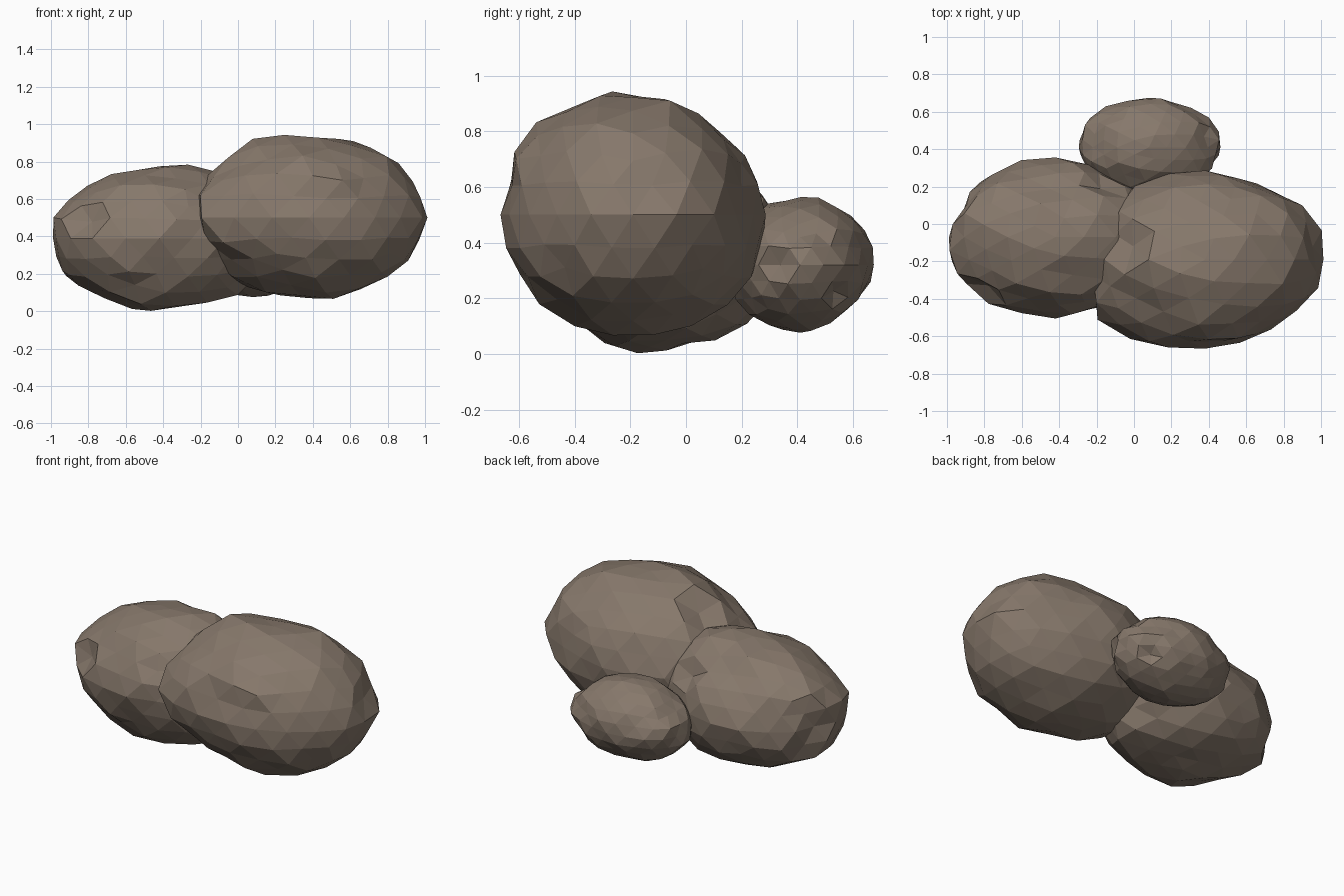
import bpy, bmesh, math, random
from mathutils import Vector

cube = bpy.data.objects.get("Cube")
if cube:
    bpy.data.objects.remove(cube, do_unlink=True)

# Single stone colour
stone = bpy.data.materials.new("brown_stone")
stone.use_nodes = True
colour = (0.24, 0.188, 0.147, 1)
stone.diffuse_color = colour
bsdf = stone.node_tree.nodes["Principled BSDF"]
bsdf.inputs["Base Color"].default_value = colour
bsdf.inputs["Roughness"].default_value = 0.9


def boulder(name, centre, radii, seed, front=(), top=(), side=(), pits=()):
    """Faceted ellipsoid whose outline bulges to the given profile points."""
    rng = random.Random(seed)
    centre = Vector(centre)

    def to_unit(p):
        return Vector((p[i] - centre[i]) / radii[i] for i in range(3))

    # Profile points lie in the planes through the centre
    points = [(x, centre.y, z) for x, z in front]
    points += [(x, y, centre.z) for x, y in top]
    points += [(centre.x, y, z) for y, z in side]
    bulges = [to_unit(p) for p in points]
    bm = bmesh.new()
    bmesh.ops.create_icosphere(bm, subdivisions=3, radius=1)
    # Chipped pits: one corner knocked inwards
    for pit in pits:
        aim = to_unit(pit)
        min(bm.verts, key=lambda v: v.co.angle(aim)).co *= 0.89
    for v in bm.verts:
        total, pull = 0.12, 0.0
        for b in bulges:
            weight = math.exp(-(v.co.angle(b) / 0.22) ** 2)
            total += weight
            pull += weight * (b.length - 1)
        # Uneven chipping on top of the overall shape
        v.co *= 1 + pull / total + rng.uniform(-0.045, 0.022)
        v.co = Vector(v.co[i] * radii[i] for i in range(3))
    mesh = bpy.data.meshes.new(name)
    bm.to_mesh(mesh)
    bm.free()
    mesh.materials.append(stone)
    obj = bpy.data.objects.new(name, mesh)
    obj.location = centre
    bpy.context.collection.objects.link(obj)


# Three overlapping boulders
boulder("large_boulder", (0.38, -0.19, 0.5), (0.63, 0.485, 0.44), 4,
        front=[(-.15, .72), (0, .91), (.2, .935), (.4, .935), (.7, .9), (.85, .81),
               (.97, .63), (1, .38), (.9, .27), (.64, .1), (.3, .06)],
        top=[(-.25, -.2), (-.16, -.54), (.1, -.67), (.3, -.65), (.52, -.64),
             (.78, -.54), (.99, -.36), (1.01, -.05), (.88, .1), (.63, .23), (.32, .3)],
        side=[(-.55, .81), (.03, .89), (.2, .72), (.3, .51), (-.55, .21), (-.68, .51)],
        pits=[(-.05, -.07, .8)])

boulder("low_boulder", (-0.42, -0.07, 0.39), (0.58, 0.42, 0.39), 11,
        front=[(-.94, .6), (-.84, .64), (-.66, .73), (-.4, .785), (-.1, .76),
               (-1.01, .39), (-.92, .18), (-.75, .08), (-.45, 0), (-.15, .04), (0, .08)],
        top=[(-.92, .06), (-.9, .18), (-.75, .28), (-.4, .36), (-.15, .28),
             (-.9, -.35), (-.6, -.49), (-.2, -.465)],
        side=[(-.27, .02), (.02, .04), (.13, .065), (.23, .11), (.22, .62)],
        pits=[(-.8, -.33, .53), (-.14, .2, .62)])

boulder("small_boulder", (0.08, 0.41, 0.32), (0.38, 0.26, 0.24), 23,
        front=[(-.2, .46), (.36, .46)],
        top=[(-.3, .42), (-.24, .57), (.08, .675), (.3, .63), (.46, .49), (.46, .34)],
        side=[(.65, .45), (.57, .15), (.4, .08), (.23, .13), (.32, .55), (.45, .565)],
        pits=[(.43, .35, .35), (.35, .53, .23)])
